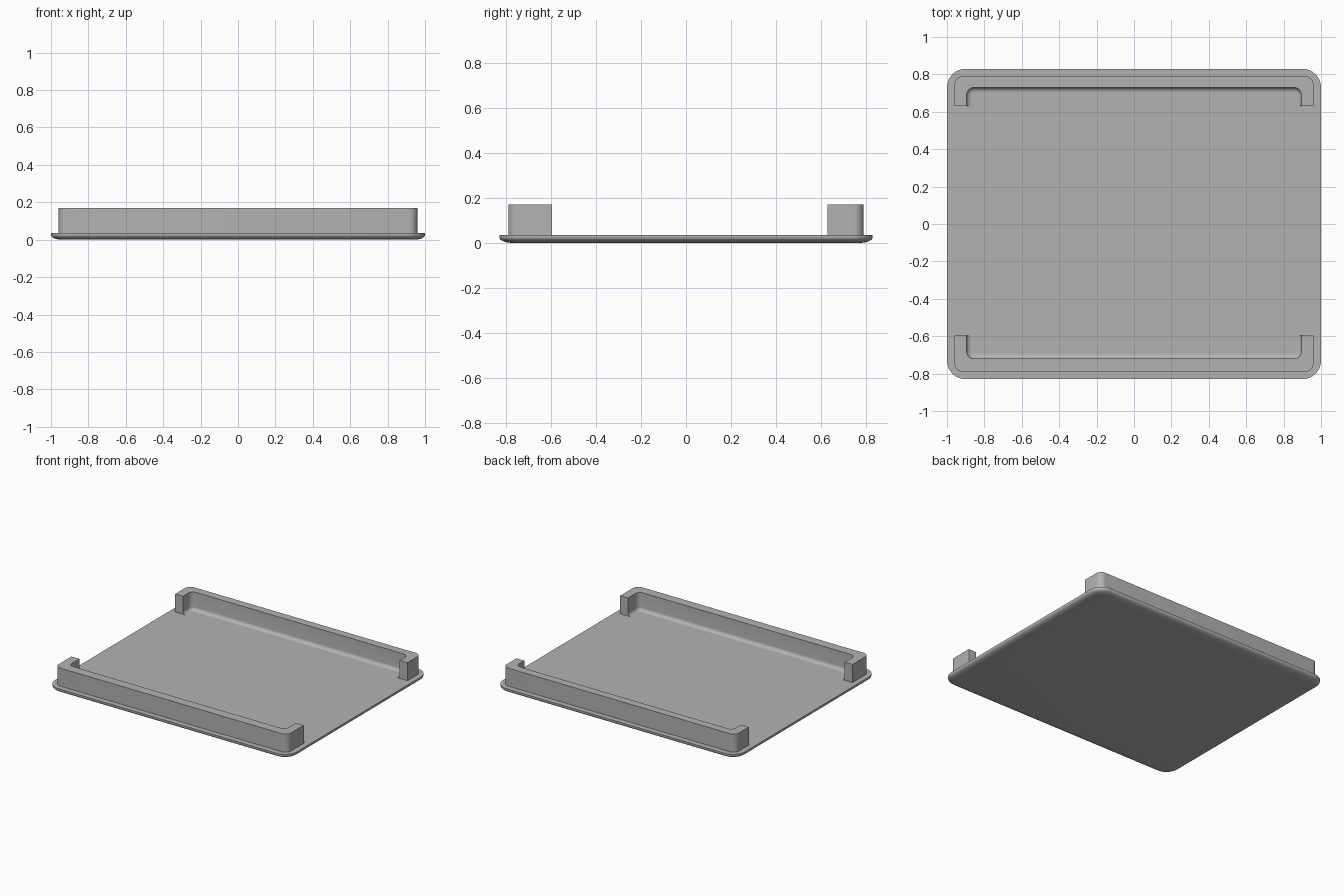
import bpy, bmesh
from math import sin, cos, pi

cube = bpy.data.objects.get("Cube")
if cube:
    bpy.data.objects.remove(cube)

grey = bpy.data.materials.new("plain grey")
grey.use_nodes = True
GREY = (0.45, 0.45, 0.45, 1)
grey.diffuse_color = GREY
grey.node_tree.nodes["Principled BSDF"].inputs["Base Color"].default_value = GREY


def arc(cx, cy, r, start, end, n=8):
    """Points on an arc, angles in quarter turns."""
    angles = [(start + (end - start) * i / n) * pi / 2 for i in range(n + 1)]
    return [(cx + r * cos(a), cy + r * sin(a)) for a in angles]


def loft(name, rings):
    """Solid through a stack of (outline, z) rings, capped at both ends."""
    bm = bmesh.new()
    loops = [[bm.verts.new((x, y, z)) for x, y in pts] for pts, z in rings]
    for a, b in zip(loops, loops[1:]):
        for i in range(len(a)):
            j = (i + 1) % len(a)
            bm.faces.new((a[i], a[j], b[j], b[i]))
    bm.faces.new(loops[0])
    bm.faces.new(loops[-1])
    bmesh.ops.recalc_face_normals(bm, faces=bm.faces)
    mesh = bpy.data.meshes.new(name)
    bm.to_mesh(mesh)
    bm.free()
    obj = bpy.data.objects.new(name, mesh)
    bpy.context.collection.objects.link(obj)
    mesh.materials.append(grey)
    bpy.ops.object.select_all(action='DESELECT')
    obj.select_set(True)
    bpy.context.view_layer.objects.active = obj
    bpy.ops.object.shade_smooth_by_angle(angle=pi / 6)


def plate_outline(inset):
    hx, hy, r = 1 - inset, 0.83 - inset, 0.1 - inset
    pts = []
    for q, (sx, sy) in enumerate([(1, 1), (-1, 1), (-1, -1), (1, -1)]):
        pts += arc(sx * (hx - r), sy * (hy - r), r, q, q + 1)
    return pts


def rail_outline(side, inner_y, end_y, grow):
    """U-shaped rail; grow widens its inner wall for the base fillet."""
    ro, ri = 0.045, 0.04 - grow
    xi, yi = 0.895 - grow, inner_y - grow
    right = [(0.96, end_y)] + arc(0.96 - ro, 0.79 - ro, ro, 0, 1)
    inside = arc(xi - ri, yi - ri, ri, 1, 0) + [(xi, end_y)]
    mirror = lambda pts: [(-x, y) for x, y in reversed(pts)]
    pts = right + mirror(right) + mirror(inside) + inside
    return [(x, side * y) for x, y in pts]


# Base plate with a rounded lower edge
TOP = 0.035
DEPTH, WIDTH = 0.025, 0.06
rings = []
for i in range(9):
    a = i / 8 * pi / 2
    rings.append((plate_outline(WIDTH * (1 - sin(a))), DEPTH * (1 - cos(a))))
rings.append((plate_outline(0), TOP))
loft("base_plate", rings)

# Front and back rails with a small fillet where the inner wall meets the plate
FILLET = 0.025
for name, side, inner_y, end_y in [("front_rail", -1, 0.72, 0.595),
                                   ("back_rail", 1, 0.73, 0.63)]:
    rings = []
    for i in range(7):
        a = i / 6 * pi / 2
        rings.append((rail_outline(side, inner_y, end_y, FILLET * (1 - sin(a))),
                      TOP + FILLET * (1 - cos(a))))
    rings.append((rail_outline(side, inner_y, end_y, 0), 0.17))
    loft(name, rings)
